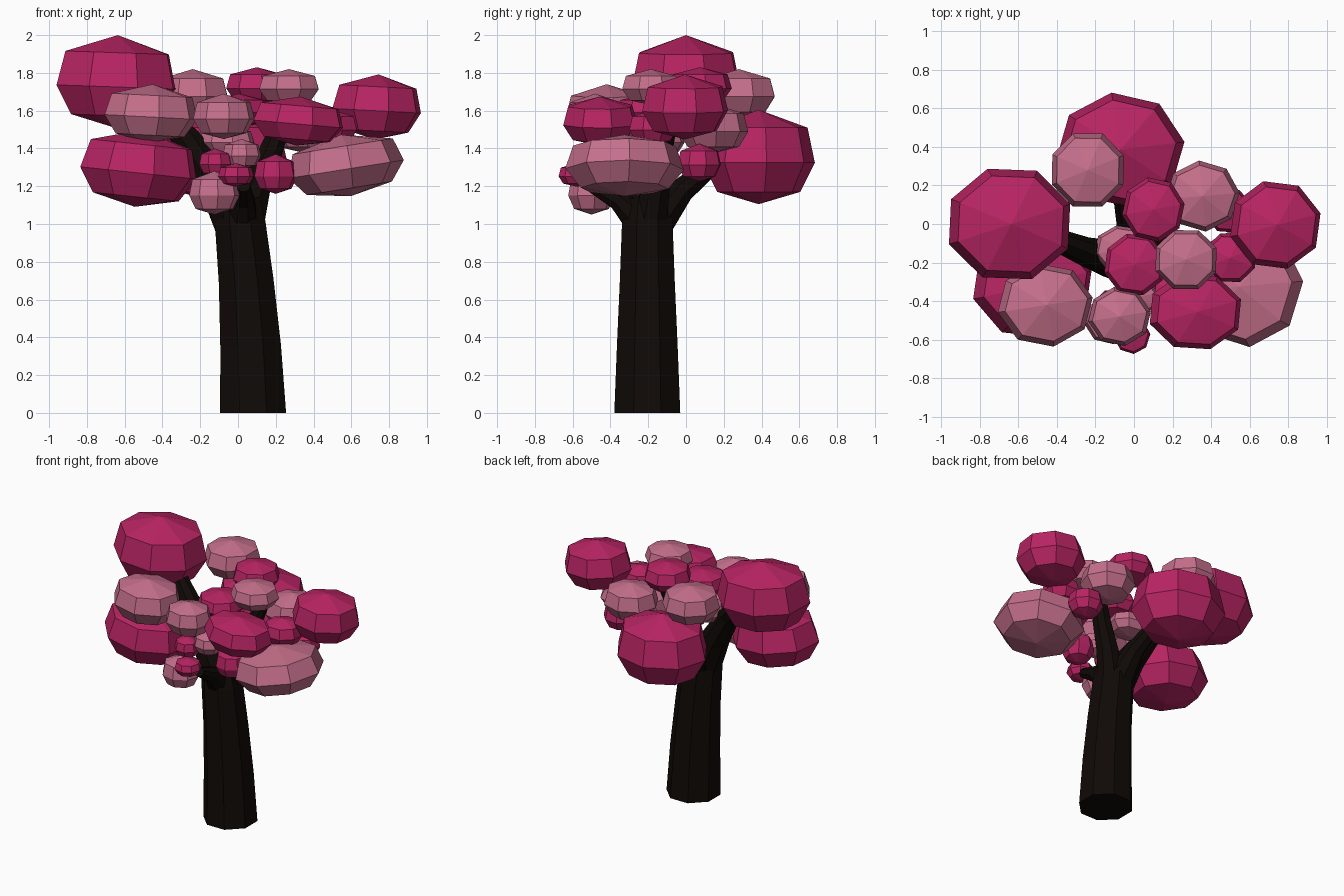
import bpy, bmesh
from math import sin, cos, pi, radians
from mathutils import Vector, Euler

if "Cube" in bpy.data.objects:
    bpy.data.objects.remove(bpy.data.objects["Cube"])


def material(name, rgb):
    m = bpy.data.materials.new(name)
    m.diffuse_color = (*rgb, 1)
    m.use_nodes = True
    m.node_tree.nodes["Principled BSDF"].inputs["Base Color"].default_value = m.diffuse_color
    return m


BARK = material("bark", (0.005, 0.003, 0.002))
DARK = material("dark_blossom", (0.48, 0.018, 0.125))
PINK = material("pale_blossom", (0.56, 0.16, 0.26))


def lofted(name, rings, mat, tip_a=None, tip_b=None):
    """Bridge equal rings of points; close the ends with a flat cap or a fan to a tip."""
    bm = bmesh.new()
    loops = [[bm.verts.new(p) for p in r] for r in rings]
    n = len(loops[0])
    for a, b in zip(loops, loops[1:]):
        for i in range(n):
            j = (i + 1) % n
            bm.faces.new((a[i], a[j], b[j], b[i]))
    for loop, tip in ((loops[0], tip_a), (loops[-1], tip_b)):
        if tip is None:
            bm.faces.new(loop)
        else:
            t = bm.verts.new(tip)
            for i in range(n):
                bm.faces.new((loop[i], loop[(i + 1) % n], t))
    bmesh.ops.recalc_face_normals(bm, faces=bm.faces)
    me = bpy.data.meshes.new(name)
    bm.to_mesh(me)
    bm.free()
    me.materials.append(mat)
    ob = bpy.data.objects.new(name, me)
    bpy.context.collection.objects.link(ob)
    return ob


def limb(name, path, sides=8):
    """Tapered tube through (x, y, z, radius) points."""
    pts = [Vector(p[:3]) for p in path]
    rings = []
    for k, p in enumerate(pts):
        d = pts[min(k + 1, len(pts) - 1)] - pts[max(k - 1, 0)]
        if k == 0 and p.z == 0:
            d = Vector((0, 0, 1))       # keep the foot flat on the ground
        q = Vector((0, 0, 1)).rotation_difference(d.normalized())
        r = path[k][3]
        rings.append([p + q @ Vector((r * cos(2 * pi * (i + .5) / sides),
                                      r * sin(2 * pi * (i + .5) / sides), 0))
                      for i in range(sides)])
    return lofted(name, rings, BARK)


# Squashed eight-sided blossom profile: (radius, height) on a unit blob
PROFILE = [(0.87, 0.62), (1.0, -0.12), (0.74, -0.74)]


def blob(name, mat, centre, radii, turn=0, tilt_x=0, tilt_y=0, sides=8):
    c, s = Vector(centre), Vector(radii)
    rot = Euler((radians(tilt_x), radians(tilt_y), 0)).to_matrix()

    def place(x, y, z):
        return c + rot @ Vector((x * s.x, y * s.y, z * s.z))
    rings = [[place(r * cos(2 * pi * i / sides + radians(turn)),
                    r * sin(2 * pi * i / sides + radians(turn)), z)
              for i in range(sides)] for r, z in PROFILE]
    return lofted(name, rings, mat, place(0, 0, 1), place(0, 0, -1))


# Trunk and branches
limb("trunk", [(.08, -.205, 0, .189), (.067, -.205, .35, .174), (.043, -.205, .7, .157),
               (.012, -.205, 1.0, .145), (.0, -.205, 1.13, .125)])
limb("left_branch", [(-.02, -.2, 1.0, .115), (-.12, -.18, 1.22, .10),
                     (-.26, -.14, 1.44, .075), (-.48, -.05, 1.66, .05)])
limb("right_branch", [(.05, -.19, 1.0, .095), (.10, -.16, 1.2, .08),
                      (.18, -.13, 1.4, .065), (.25, -.08, 1.58, .045)])
limb("back_branch", [(.0, -.16, 1.0, .10), (-.02, -.02, 1.18, .07), (-.06, .15, 1.32, .05)])
limb("front_branch", [(.02, -.25, 1.02, .09), (.03, -.36, 1.13, .06), (.03, -.5, 1.2, .035)])

# Large blossom clusters
blob("left_top_blossom", DARK, (-.645, 0, 1.755), (.335, .305, .245), 20, 0, 2)
blob("left_front_blossom", PINK, (-.46, -.42, 1.585), (.25, .22, .155), 10, 0, 3)
blob("left_low_blossom", DARK, (-.525, -.315, 1.295), (.32, .285, .205), 15, 0, 6)
blob("back_blossom", DARK, (-.07, .385, 1.355), (.335, .30, .25), 8)
blob("right_top_blossom", DARK, (.735, -.005, 1.62), (.243, .235, .172), 15, 0, 3)
blob("right_low_blossom", PINK, (.57, -.325, 1.31), (.31, .315, .165), 5, 0, -9)
blob("right_front_blossom", DARK, (.32, -.455, 1.545), (.25, .205, .13), 18, 0, 5)

# Medium blossom clusters
blob("front_blossom", PINK, (-.075, -.48, 1.57), (.165, .155, .12), 10)
blob("back_left_blossom", PINK, (-.24, .28, 1.69), (.20, .205, .13), 22)
blob("back_top_blossom", DARK, (.1, .075, 1.73), (.165, .17, .10), 10)
blob("right_crown_blossom", PINK, (.27, -.185, 1.725), (.17, .165, .095), 22)
blob("centre_crown_blossom", DARK, (.005, -.21, 1.60), (.165, .165, .09), 15)
blob("back_right_blossom", PINK, (.355, .145, 1.505), (.195, .185, .13), 5)
blob("right_inner_blossom", DARK, (.5, -.175, 1.51), (.14, .135, .095), 22)
blob("inner_blossom", PINK, (-.06, -.13, 1.44), (.15, .125, .08), 12)

# Small low blossoms
blob("front_low_blossom", PINK, (-.125, -.5, 1.165), (.135, .125, .115), 8)
blob("small_left_blossom", DARK, (-.12, -.43, 1.325), (.09, .09, .075), 20)
blob("small_front_blossom", DARK, (-.01, -.58, 1.26), (.095, .095, .062), 5)
blob("small_centre_blossom", PINK, (.02, -.38, 1.37), (.105, .10, .08), 14)
blob("small_right_blossom", DARK, (.2, -.36, 1.265), (.115, .115, .105), 10)
blob("small_back_right_blossom", DARK, (.49, .07, 1.325), (.125, .12, .10), 18)
